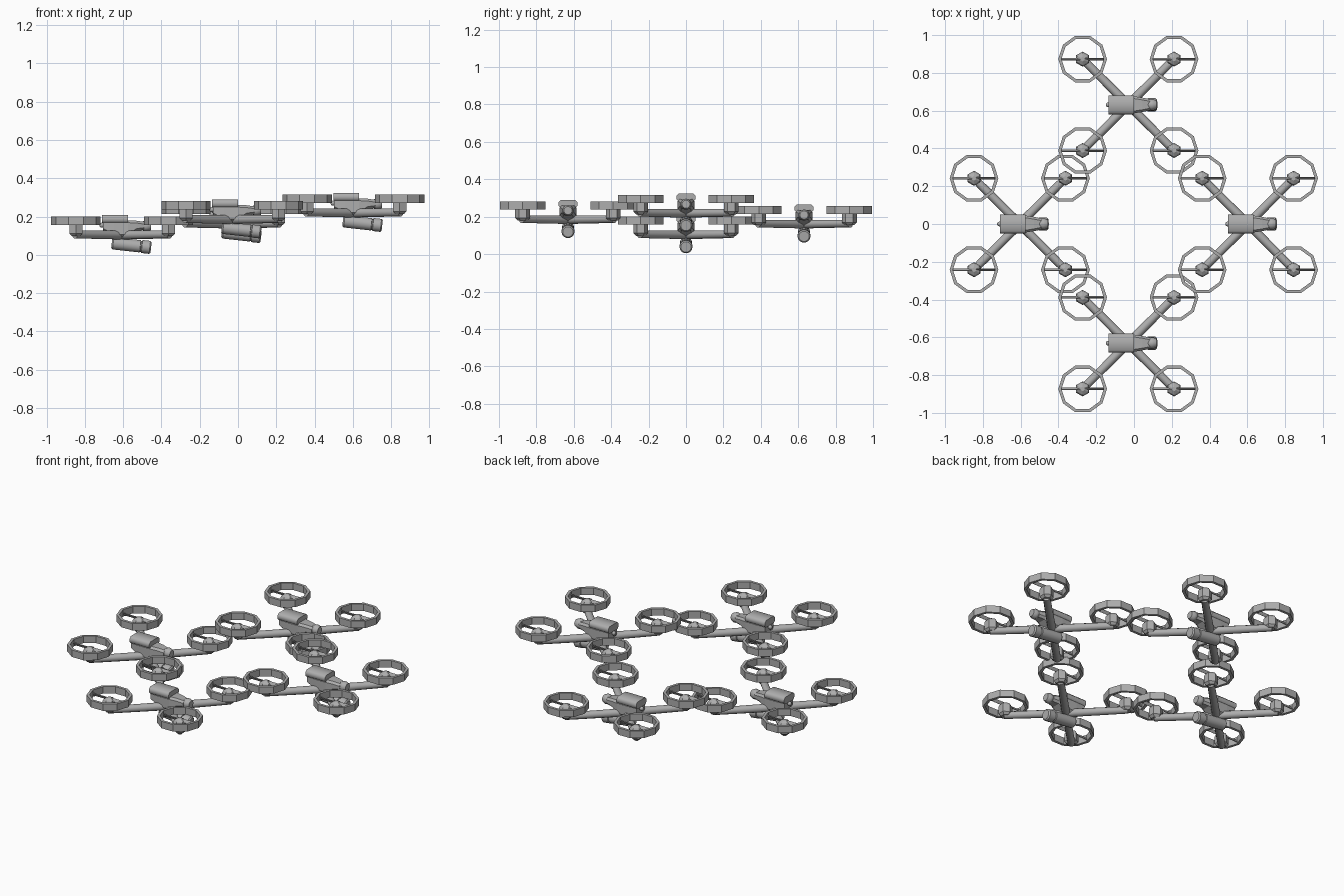
import bpy, bmesh, math
from mathutils import Matrix, Vector

if "Cube" in bpy.data.objects:
    bpy.data.objects.remove(bpy.data.objects["Cube"])

grey = bpy.data.materials.new("plain grey")
grey.diffuse_color = (0.42, 0.42, 0.42, 1)
grey.use_nodes = True
grey.node_tree.nodes["Principled BSDF"].inputs["Base Color"].default_value = grey.diffuse_color


def finish(bm, name, loc, smooth=None):
    bmesh.ops.recalc_face_normals(bm, faces=bm.faces)
    me = bpy.data.meshes.new(name)
    bm.to_mesh(me)
    bm.free()
    me.materials.append(grey)
    ob = bpy.data.objects.new(name, me)
    ob.location = loc
    bpy.context.collection.objects.link(ob)
    if smooth:
        bpy.ops.object.select_all(action='DESELECT')
        bpy.context.view_layer.objects.active = ob
        ob.select_set(True)
        bpy.ops.object.shade_smooth_by_angle(angle=math.radians(smooth))
    return ob


def lathe(bm, profile, sides, turn=0.0, matrix=Matrix(), closed=False):
    """Sweep (radius, height) points around z, capping the ends unless closed."""
    rows = []
    for r, h in profile:
        rows.append([bm.verts.new(matrix @ Vector((
            r * math.cos(turn + math.tau * i / sides),
            r * math.sin(turn + math.tau * i / sides), h))) for i in range(sides)])
    pairs = list(zip(rows, rows[1:]))
    if closed:
        pairs.append((rows[-1], rows[0]))
    else:
        bm.faces.new(rows[0])
        bm.faces.new(rows[-1])
    for a, b in pairs:
        for i in range(sides):
            j = (i + 1) % sides
            bm.faces.new((a[i], a[j], b[j], b[i]))


def aim(start, end):
    d = Vector(end) - Vector(start)
    return Matrix.Translation(start) @ d.to_track_quat('Z', 'Y').to_matrix().to_4x4()


def loft(bm, sections):
    """Skin rectangular sections (x, half width, bottom, top) with chamfered corners."""
    rows = []
    for x, w, lo, hi in sections:
        c = 0.012
        pts = [(-w + c, lo), (w - c, lo), (w, lo + c), (w, hi - c),
               (w - c, hi), (-w + c, hi), (-w, hi - c), (-w, lo + c)]
        rows.append([bm.verts.new((x, y, z)) for y, z in pts])
    bm.faces.new(rows[0])
    bm.faces.new(rows[-1])
    for a, b in zip(rows, rows[1:]):
        for i in range(8):
            j = (i + 1) % 8
            bm.faces.new((a[i], a[j], b[j], b[i]))


def drone(tag, base):
    # Fuselage tapering towards the nose, with the raised lid on top
    bm = bmesh.new()
    loft(bm, [(-0.10, 0.042, 0.125, 0.18), (-0.04, 0.045, 0.095, 0.18),
              (0.03, 0.045, 0.095, 0.18), (0.075, 0.038, 0.125, 0.178),
              (0.115, 0.03, 0.13, 0.172)])
    finish(bm, tag + "_fuselage", base)
    bm = bmesh.new()
    loft(bm, [(-0.105, 0.05, 0.165, 0.209), (0.03, 0.05, 0.165, 0.209)])
    finish(bm, tag + "_lid", base, 50)

    # Nose lens and tail bead
    bm = bmesh.new()
    lathe(bm, [(0.022, 0), (0.03, 0.015), (0.03, 0.028), (0.022, 0.045)], 12,
          matrix=aim((0.105, 0, 0.152), (0.2, 0, 0.152)))
    finish(bm, tag + "_nose_lens", base, 35)
    bm = bmesh.new()
    bmesh.ops.create_uvsphere(bm, u_segments=10, v_segments=6, radius=0.013,
                              matrix=Matrix.Translation((-0.107, 0, 0.155)))
    finish(bm, tag + "_tail_bead", base, 60)

    # Slung camera barrel, tipped down at the front, with a mount
    bm = bmesh.new()
    lathe(bm, [(0.026, 0), (0.033, 0.008), (0.033, 0.15), (0.029, 0.152),
               (0.029, 0.157), (0.035, 0.159), (0.035, 0.2), (0.028, 0.207)], 14,
          matrix=aim((-0.055, 0, 0.061), (0.15, 0, 0.038)))
    finish(bm, tag + "_camera_barrel", base, 35)
    bm = bmesh.new()
    lathe(bm, [(0.02, 0.07), (0.02, 0.11)], 8)
    finish(bm, tag + "_camera_mount", base)

    n = 0
    for sx in (-1, 1):
        for sy in (-1, 1):
            n += 1
            cx, cy = 0.242 * sx, 0.242 * sy
            hub = Vector(base) + Vector((cx, cy, 0))
            # Arm
            bm = bmesh.new()
            lathe(bm, [(0.024, 0), (0.021, 0.35)], 10,
                  matrix=aim((0, 0, 0.103), (cx, cy, 0.106)))
            finish(bm, f"{tag}_arm_{n}", base, 40)
            # Six-sided motor with a pointed cap
            bm = bmesh.new()
            lathe(bm, [(0.026, 0.098), (0.04, 0.112), (0.04, 0.158),
                       (0.032, 0.172), (0.012, 0.183)], 6, math.pi / 6 * 3)
            finish(bm, f"{tag}_motor_{n}", hub)
            # Ten-sided guard ring
            bm = bmesh.new()
            lathe(bm, [(0.129, 0.157), (0.129, 0.2), (0.112, 0.2), (0.112, 0.157)],
                  10, closed=True)
            finish(bm, f"{tag}_guard_ring_{n}", hub)
            # Pitched two-blade propeller
            bm = bmesh.new()
            for side in (-1, 1):
                m = (Matrix.Translation((0.062 * side, 0, 0.174))
                     @ Matrix.Rotation(side * math.radians(60), 4, 'X')
                     @ Matrix.Diagonal((0.108, 0.02, 0.004, 1)))
                bmesh.ops.create_cube(bm, size=1, matrix=m)
            finish(bm, f"{tag}_propeller_{n}", hub)


# Four craft in a diamond, each at its own height
drone("left", (-0.605, 0, 0))
drone("back", (-0.03, 0.631, 0.057))
drone("front", (-0.03, -0.631, 0.081))
drone("right", (0.603, 0, 0.115))
